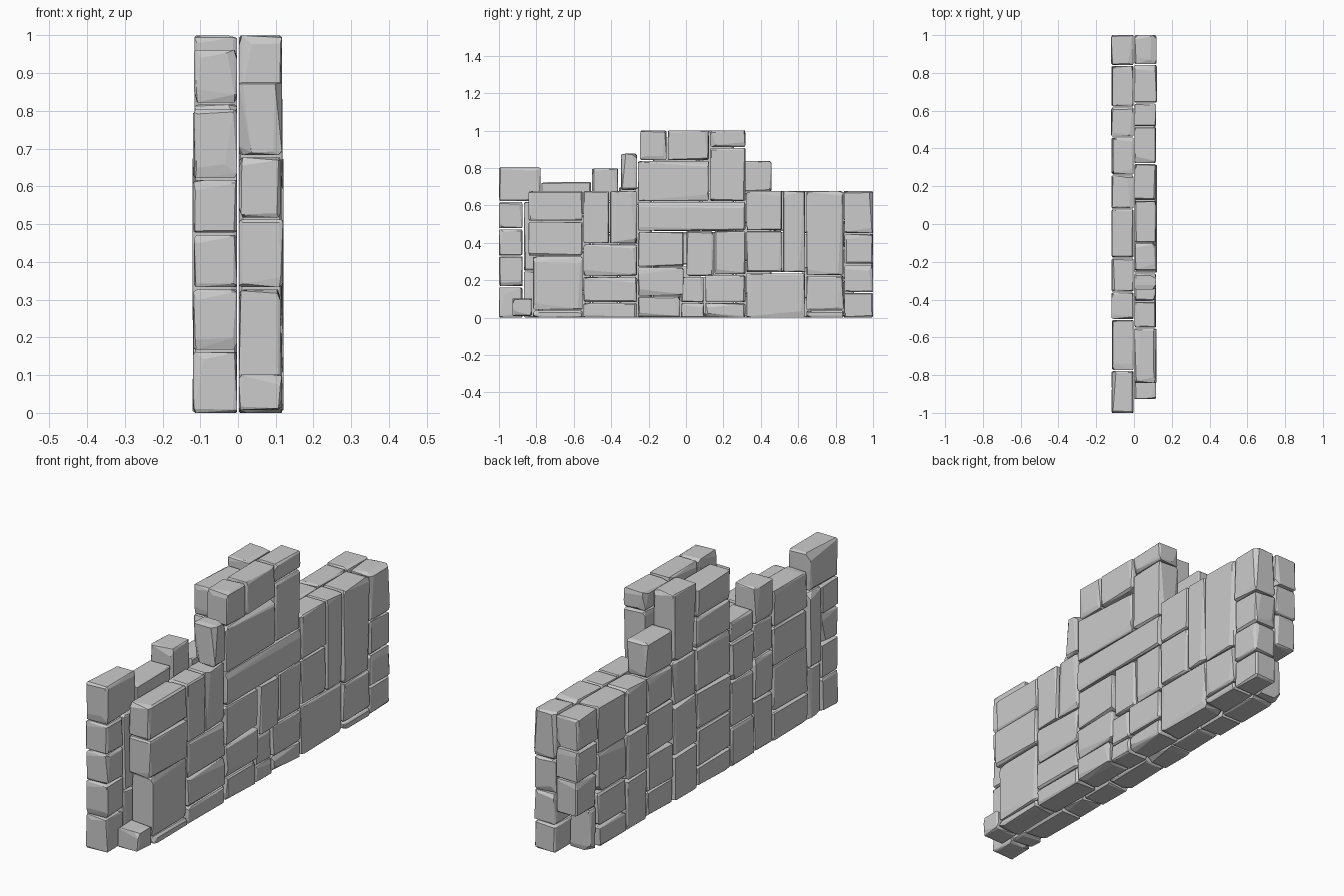
import bpy, bmesh, random
from mathutils import Vector

random.seed(11)
GAP = 0.003   # half joint between stones


def chip():
    """Small wear on most edges, now and then a large broken corner."""
    return random.uniform(0.018, 0.036) if random.random() < 0.2 else random.uniform(0.003, 0.012)


def add_stone(bm, lo, hi):
    """Chipped block: three inset points per corner, wrapped in a convex hull."""
    sb = bmesh.new()
    lo, hi = Vector(lo), Vector(hi)
    size = hi - lo
    for i in range(8):
        side = [(i >> a) & 1 for a in range(3)]
        for face_axis in range(3):
            p = Vector((0, 0, 0))
            for a in range(3):
                inset = 0 if a == face_axis else min(chip(), size[a] * 0.3)
                p[a] = hi[a] - inset if side[a] else lo[a] + inset
            sb.verts.new(p)
    res = bmesh.ops.convex_hull(sb, input=sb.verts[:])
    loose = [v for v in sb.verts if not v.link_faces]
    bmesh.ops.delete(sb, geom=loose, context='VERTS')
    bmesh.ops.dissolve_limit(sb, angle_limit=0.02, verts=sb.verts[:], edges=sb.edges[:])
    bmesh.ops.recalc_face_normals(sb, faces=sb.faces[:])
    me = bpy.data.meshes.new("tmp")
    sb.to_mesh(me)
    sb.free()
    bm.from_mesh(me)
    bpy.data.meshes.remove(me)


def build_leaf(name, columns, side):
    """One thickness of wall; side +1 or -1 along x. Column = y0, y1, bed heights."""
    bm = bmesh.new()
    for y0, y1, beds in columns:
        for z0, z1 in zip(beds, beds[1:]):
            outer = random.uniform(0.112, 0.121)
            x0, x1 = sorted((0.002 * side, outer * side))
            add_stone(bm, (x0, y0 + GAP, z0 + (GAP if z0 else 0)),
                      (x1, y1 - GAP, z1 - (GAP if z1 < 1 else 0)))
    me = bpy.data.meshes.new(name)
    bm.to_mesh(me)
    bm.free()
    ob = bpy.data.objects.new(name, me)
    bpy.context.collection.objects.link(ob)


# Right-hand leaf (+x)
right_low = [
    (-0.93, -0.82, [0.005, 0.105]),
    (-0.82, -0.55, [0, 0.04, 0.33]),
    (-0.845, -0.55, [0.33, 0.515, 0.68]),
    (-0.55, -0.26, [0, 0.08, 0.22, 0.395]),
    (-0.55, -0.41, [0.395, 0.68]),
    (-0.41, -0.26, [0.395, 0.68]),
    (-0.26, -0.03, [0, 0.115]),
    (-0.26, -0.01, [0.115, 0.27, 0.46]),
    (-0.03, 0.10, [0, 0.08, 0.22]),
    (0.00, 0.15, [0.22, 0.465]),
    (0.10, 0.32, [0, 0.08, 0.23]),
    (0.15, 0.32, [0.23, 0.465]),
    (0.32, 0.64, [0, 0.24]),
    (0.32, 0.515, [0.24, 0.465, 0.68]),
    (0.515, 0.64, [0.24, 0.68]),
    (0.64, 0.845, [0, 0.04, 0.225, 0.68]),
    (0.845, 1.003, [0, 0.135, 0.285, 0.45, 0.68]),
]
right_high = [
    (-0.35, -0.26, [0.68, 0.88]),
    (-0.26, 0.32, [0.463, 0.62]),
    (-0.26, 0.125, [0.62, 0.84]),
    (-0.25, -0.10, [0.84, 1]),
    (-0.10, 0.125, [0.84, 1]),
    (0.125, 0.32, [0.62, 0.91, 1]),
]
build_leaf("right_stone_leaf", right_low + right_high, 1)

# Left-hand leaf (-x), with the taller end pier and stepped top
left = [
    (-1.003, -0.87, [0, 0.165, 0.33, 0.475, 0.62]),
    (-1.003, -0.775, [0.62, 0.807]),
    (-0.87, -0.775, [0, 0.25, 0.62]),
    (-0.775, -0.505, [0, 0.14, 0.36, 0.55, 0.727]),
    (-0.505, -0.36, [0, 0.25, 0.45, 0.62, 0.80]),
    (-0.36, -0.18, [0, 0.19, 0.41, 0.60, 0.70]),
    (-0.18, 0.08, [0, 0.10, 0.28, 0.46, 0.67, 0.82, 0.965]),
    (0.08, 0.26, [0, 0.22, 0.46, 0.67, 1]),
    (0.26, 0.46, [0, 0.12, 0.30, 0.50, 0.67, 0.84]),
    (0.46, 0.62, [0, 0.24, 0.46, 0.68]),
    (0.62, 0.84, [0, 0.10, 0.26, 0.45, 0.68]),
    (0.84, 0.90, [0, 0.20]),
    (0.84, 1.003, [0.20, 0.37, 0.52, 0.68]),
]
build_leaf("left_stone_leaf", left, -1)
